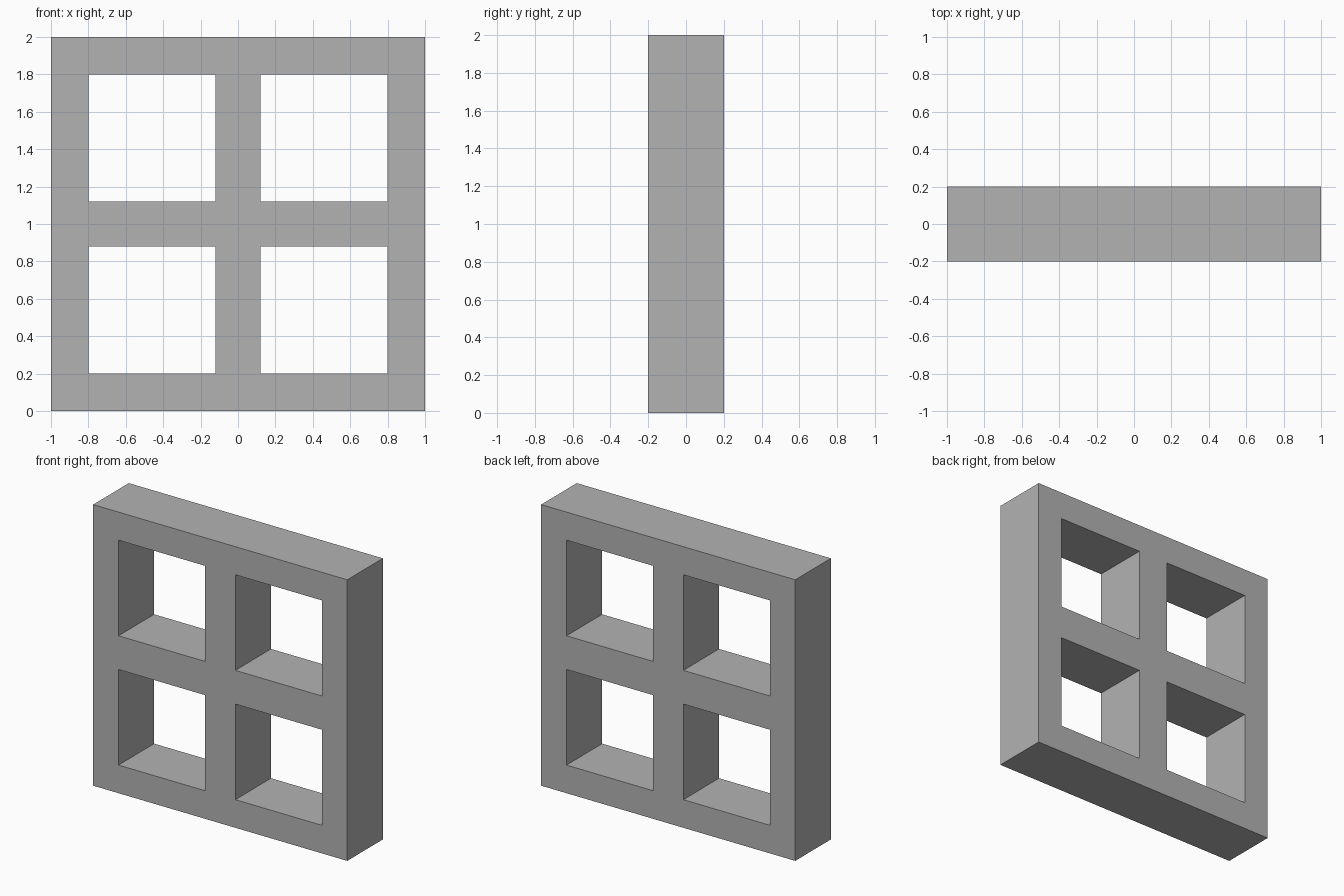
import bpy
import bmesh

# Remove the default cube
cube = bpy.data.objects.get("Cube")
if cube:
    bpy.data.objects.remove(cube, do_unlink=True)

DEPTH = 0.4
XS = (-1.0, -0.8, -0.12, 0.12, 0.8, 1.0)   # frame and crossbar edges
ZS = [x + 1.0 for x in XS]
OPENINGS = (1, 3)                          # grid cells left open both ways

# Plain grey material
grey = bpy.data.materials.new("plain grey")
grey.use_nodes = True
colour = (0.45, 0.45, 0.45, 1.0)
grey.diffuse_color = colour
grey.node_tree.nodes["Principled BSDF"].inputs["Base Color"].default_value = colour

# Front face: a grid of cells with four panes left out
bm = bmesh.new()
grid = [[bm.verts.new((x, -DEPTH / 2, z)) for z in ZS] for x in XS]
cells = len(XS) - 1
for i in range(cells):
    for j in range(cells):
        if i in OPENINGS and j in OPENINGS:
            continue
        bm.faces.new((grid[i][j], grid[i + 1][j], grid[i + 1][j + 1], grid[i][j + 1]))

# Extrude to full depth, keeping the front face as a cap
front = bm.faces[:]
result = bmesh.ops.extrude_face_region(bm, geom=front, use_keep_orig=True)
moved = [g for g in result["geom"] if isinstance(g, bmesh.types.BMVert)]
bmesh.ops.translate(bm, verts=moved, vec=(0, DEPTH, 0))
bmesh.ops.recalc_face_normals(bm, faces=bm.faces[:])

# Window frame object
mesh = bpy.data.meshes.new("window_frame")
bm.to_mesh(mesh)
bm.free()
mesh.materials.append(grey)
frame = bpy.data.objects.new("window_frame", mesh)
bpy.context.collection.objects.link(frame)
